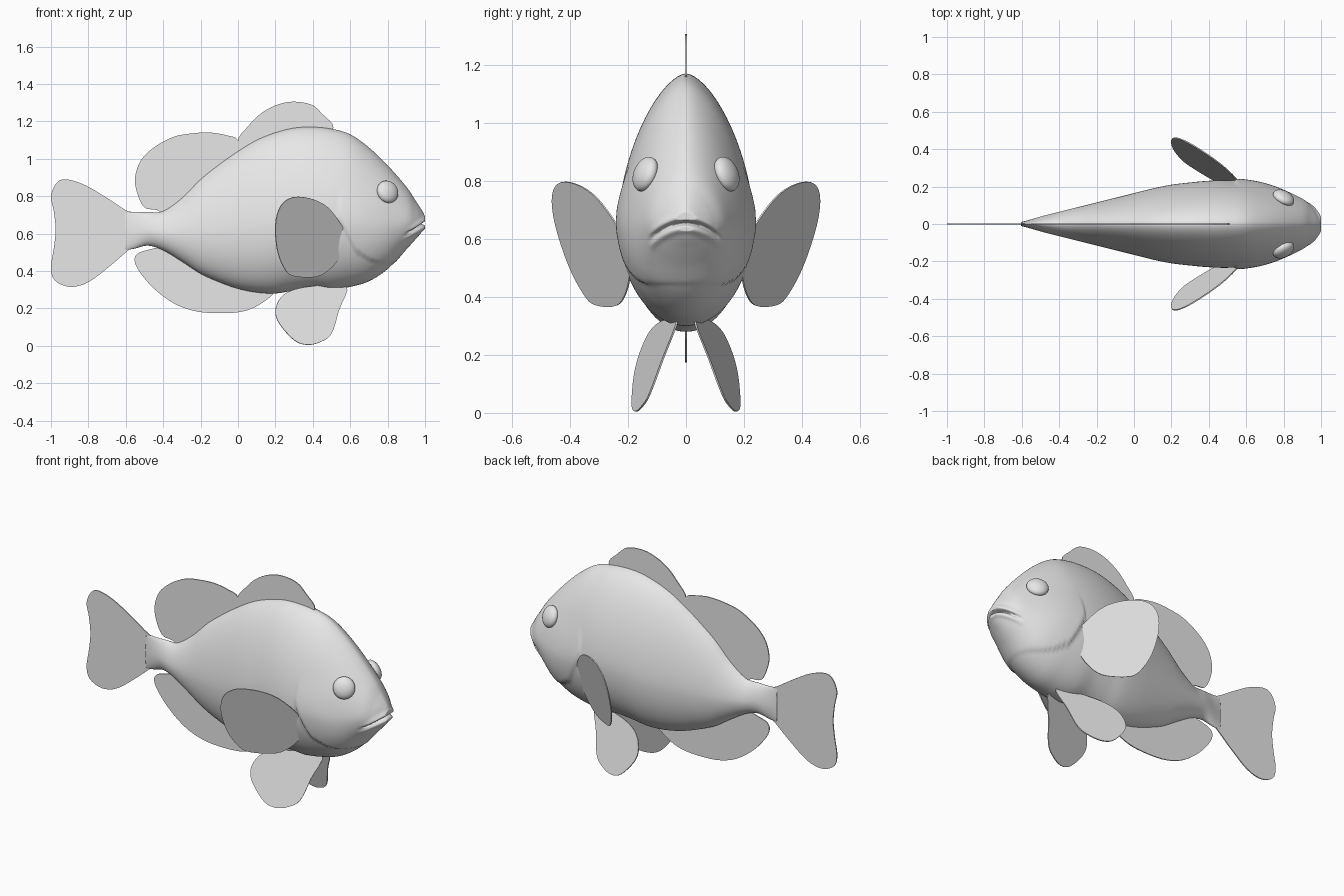
import bpy
import bmesh
import math
from mathutils import Vector, Matrix

default_cube = bpy.data.objects.get("Cube")
if default_cube:
    bpy.data.objects.remove(default_cube, do_unlink=True)

# One plain material for the whole fish
grey = bpy.data.materials.new("plain_grey")
grey.use_nodes = True
grey.diffuse_color = (0.8, 0.8, 0.8, 1)
grey.node_tree.nodes["Principled BSDF"].inputs["Base Color"].default_value = grey.diffuse_color


def spline(points, steps, closed=False):
    """Smooth curve through points of any dimension."""
    count = len(points)
    vectors = [Vector(p) for p in points]

    def pick(i):
        return vectors[i % count] if closed else vectors[max(0, min(count - 1, i))]

    result = []
    for i in range(count if closed else count - 1):
        a, b, c, d = (pick(i + k) for k in (-1, 0, 1, 2))
        for step in range(steps):
            t = step / steps
            result.append(b + (c - a) * (t / 2)
                          + (2 * a - 5 * b + 4 * c - d) * (t * t / 2)
                          + (3 * b - a - 3 * c + d) * (t ** 3 / 2))
    if not closed:
        result.append(vectors[-1])
    return result


def smoothstep(value):
    value = max(0.0, min(1.0, value))
    return value * value * (3 - 2 * value)


def interpolate(table, key):
    for (k0, v0), (k1, v1) in zip(table, table[1:]):
        if key <= k1:
            return v0 + (v1 - v0) * max(0, key - k0) / (k1 - k0)
    return table[-1][1]


def add_object(name, bm, smooth=True):
    bmesh.ops.recalc_face_normals(bm, faces=bm.faces)
    mesh = bpy.data.meshes.new(name)
    bm.to_mesh(mesh)
    bm.free()
    mesh.materials.append(grey)
    for polygon in mesh.polygons:
        polygon.use_smooth = smooth
    obj = bpy.data.objects.new(name, mesh)
    bpy.context.collection.objects.link(obj)
    return obj


# Body stations from tail root to snout: x, top, bottom, half width
stations = [
    (-.605, .72, .51, .01), (-.55, .715, .52, .025), (-.48, .715, .535, .045),
    (-.4, .72, .51, .065), (-.3, .79, .45, .09), (-.2, .89, .385, .115),
    (-.1, .97, .34, .14), (0, 1.04, .305, .165), (.1, 1.1, .285, .19),
    (.2, 1.14, .28, .21), (.3, 1.165, .295, .222), (.4, 1.17, .305, .231),
    (.5, 1.16, .3, .234), (.6, 1.13, .315, .226), (.7, 1.06, .345, .208),
    (.8, .965, .41, .179), (.9, .85, .515, .135), (.95, .775, .57, .095),
    (.98, .73, .605, .057), (.995, .7, .635, .027), (1, .665, .665, 0),
]
# Rear edge of the gill cover: height, x
gill_edge = [(.44, .78), (.46, .7), (.51, .62), (.6, .575), (.7, .53), (.8, .54), (.9, .58)]
SEGMENTS = 96


def gill_bulge(x, z):
    ahead = x - interpolate(gill_edge, z)
    rear_step = smoothstep(ahead / .015)
    jaw_step = smoothstep((z - .44) / .015)
    fade = smoothstep((.88 - z) / .25) * smoothstep((.36 - ahead) / .25)
    return .055 * rear_step * jaw_step * fade


def mouth_shift(x, y, z):
    if x < .88:
        return 0
    line = .655 - .055 * (y / .12) ** 2
    gap = z - line
    strength = smoothstep((.135 - abs(y)) / .03)
    groove = -.025 * math.exp(-(gap / .008) ** 2)
    lips = .01 * math.exp(-((abs(gap) - .022) / .014) ** 2)
    return strength * (groove + lips)


def body_point(station, angle):
    x, top, bottom, width = station
    middle = bottom + .42 * (top - bottom)
    c, s = math.cos(angle), math.sin(angle)
    # The back is more pointed than the belly
    roundness = 1.62 if s > 0 else 2.0
    scale = (abs(c) ** roundness + abs(s) ** roundness) ** (-1 / roundness)
    y = max(width, 0) * c * scale
    rise = s * scale * ((top - middle) if s > 0 else (middle - bottom))
    swell = 1 + gill_bulge(x, middle + rise)
    y, z = y * swell, middle + rise * (1 + (swell - 1) * .4)
    return Vector((min(1, x + mouth_shift(x, y, z)), y, z))


def build_body():
    bm = bmesh.new()
    rings = []
    for station in spline(stations, 12)[:-1]:
        rings.append([bm.verts.new(body_point(station, math.tau * i / SEGMENTS))
                      for i in range(SEGMENTS)])
    for first, second in zip(rings, rings[1:]):
        for i in range(SEGMENTS):
            j = (i + 1) % SEGMENTS
            bm.faces.new((first[i], first[j], second[j], second[i]))
    bm.faces.new(rings[0])
    tip = bm.verts.new(body_point(stations[-1], 0))
    for i in range(SEGMENTS):
        bm.faces.new((rings[-1][i], rings[-1][(i + 1) % SEGMENTS], tip))
    add_object("body", bm)


# Fins are thin flat plates lying in the plane y = side * (a + b x + c z)
def build_fin(name, outline, plane=(0, 0, 0), side=1):
    a, b, c = plane
    bm = bmesh.new()
    bm.faces.new([bm.verts.new((p.x, side * (a + b * p.x + c * p.y), p.y))
                  for p in spline(outline, 4, closed=True)])
    obj = add_object(name, bm, smooth=False)
    plate = obj.modifiers.new("thickness", "SOLIDIFY")
    plate.thickness = .006
    plate.offset = 0


def build_eye(name, side):
    bm = bmesh.new()
    bmesh.ops.create_uvsphere(bm, u_segments=32, v_segments=20, radius=1)
    turn = Matrix.Rotation(side * math.radians(-28), 4, "Z")
    tilt = Matrix.Rotation(side * math.radians(20), 4, "X")
    place = Matrix.Translation((.8, side * .14, .823))
    bm.transform(place @ turn @ tilt @ Matrix.Diagonal((.061, .034, .062, 1)))
    add_object(name, bm)


build_body()

# Fins on the centre line
build_fin("front_dorsal_fin", [
    (0, 1.09), (.06, 1.18), (.12, 1.24), (.2, 1.285), (.29, 1.305), (.39, 1.29),
    (.45, 1.24), (.51, 1.165), (.4, 1.1), (.1, 1)])
build_fin("rear_dorsal_fin", [
    (-.43, .725), (-.5, .74), (-.54, .82), (-.55, .9), (-.52, .99), (-.45, 1.06),
    (-.35, 1.115), (-.25, 1.135), (-.15, 1.14), (-.06, 1.125), (0, 1.1), (.03, 1),
    (-.2, .8), (-.36, .69)])
build_fin("anal_fin", [
    (-.4, .52), (-.47, .515), (-.54, .49), (-.55, .44), (-.5, .36), (-.42, .28),
    (-.32, .215), (-.2, .18), (-.05, .175), (.05, .19), (.13, .23), (.19, .29),
    (.1, .35), (-.2, .45)])
build_fin("tail_fin", [
    (-.54, .7), (-.6, .725), (-.7, .79), (-.82, .86), (-.92, .89), (-.97, .87),
    (-1, .8), (-.985, .72), (-.975, .62), (-.985, .52), (-1, .42), (-.98, .35),
    (-.9, .315), (-.8, .34), (-.68, .43), (-.58, .515), (-.5, .56), (-.5, .68)])

# Paired fins and eyes
pectoral = [(.585, .58), (.5, .72), (.41, .78), (.3, .795), (.23, .75), (.2, .65),
            (.21, .51), (.25, .41), (.3, .372), (.42, .37), (.5, .42), (.56, .5)]
pelvic = [(.58, .32), (.54, .19), (.5, .065), (.44, .02), (.37, .005), (.3, .03),
          (.22, .12), (.2, .19), (.23, .26), (.3, .3), (.42, .32)]
for label, side in (("near", -1), ("far", 1)):
    build_fin(label + "_pectoral_fin", pectoral, (.386, -.6, .282), side)
    build_fin(label + "_pelvic_fin", pelvic, (.269, -.25, -.295), side)
    build_eye(label + "_eye", side)
